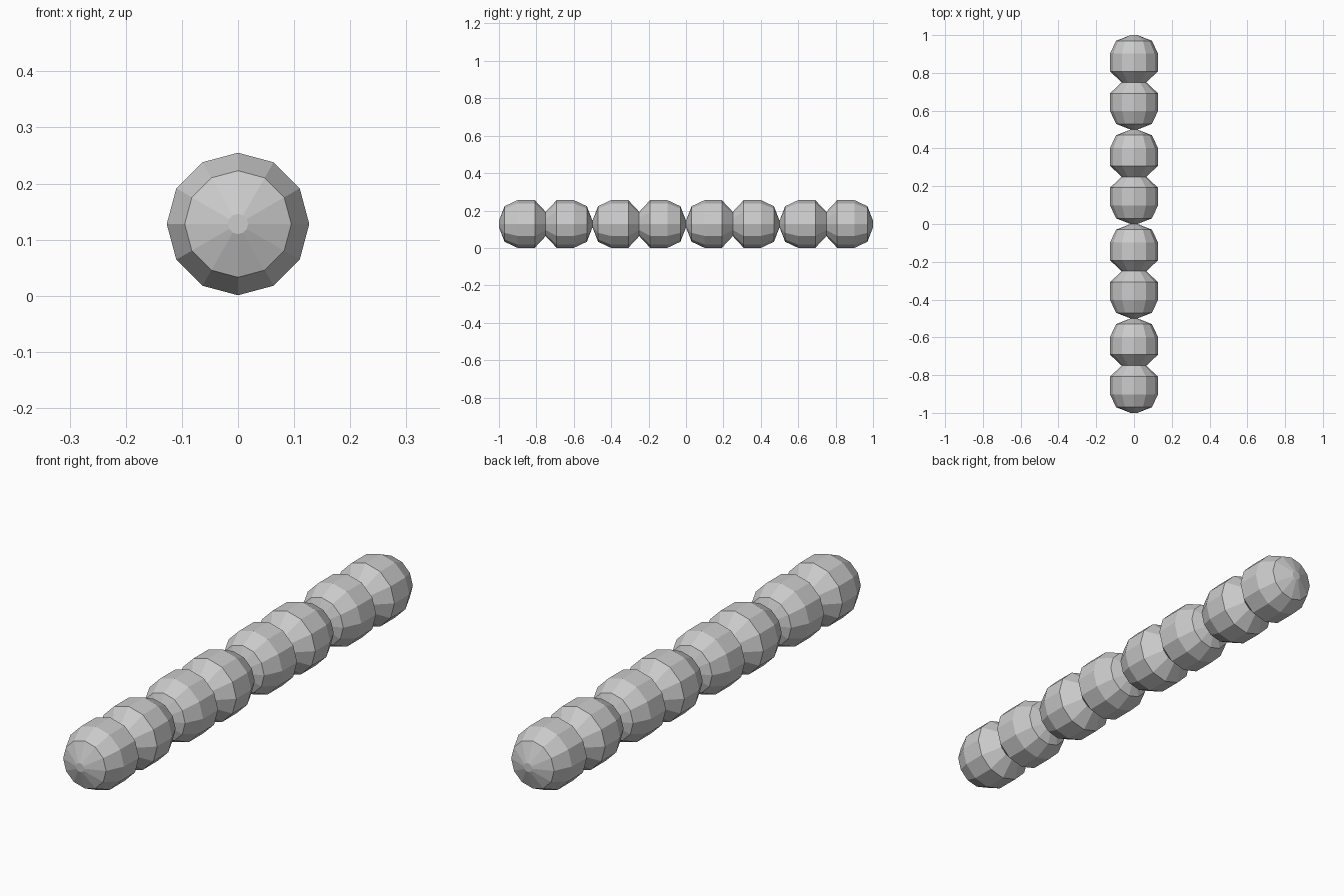
import bpy
import bmesh
from math import sin, cos, pi

if "Cube" in bpy.data.objects:
    bpy.data.objects.remove(bpy.data.objects["Cube"])

SIDES = 12
AXIS_Z = 0.128

# Half of a bead pair: (distance from pair centre, radius)
HALF = [(0.25, 0.018), (0.22, 0.095), (0.152, 0.127), (0.058, 0.127)]
WAIST = (0.0, 0.065)
PROFILE = [(-y, r) for y, r in HALF] + [WAIST] + HALF[::-1]


def bead_pair_mesh():
    """Lathe the profile around the y axis and cap both ends."""
    bm = bmesh.new()
    rings = []
    for y, r in PROFILE:
        rings.append([bm.verts.new((r * cos(2 * pi * i / SIDES), y,
                                    r * sin(2 * pi * i / SIDES)))
                      for i in range(SIDES)])
    for a, b in zip(rings, rings[1:]):
        for i in range(SIDES):
            j = (i + 1) % SIDES
            bm.faces.new((a[i], a[j], b[j], b[i]))
    bm.faces.new(rings[0])
    bm.faces.new(rings[-1])
    bmesh.ops.recalc_face_normals(bm, faces=bm.faces)
    mesh = bpy.data.meshes.new("bead_pair")
    bm.to_mesh(mesh)
    bm.free()
    return mesh


# Four identical bead pairs laid end to end along y
mesh = bead_pair_mesh()
for n in range(4):
    pair = bpy.data.objects.new(f"bead_pair_{n + 1}", mesh)
    pair.location = (0, -0.75 + 0.5 * n, AXIS_Z)
    bpy.context.collection.objects.link(pair)
